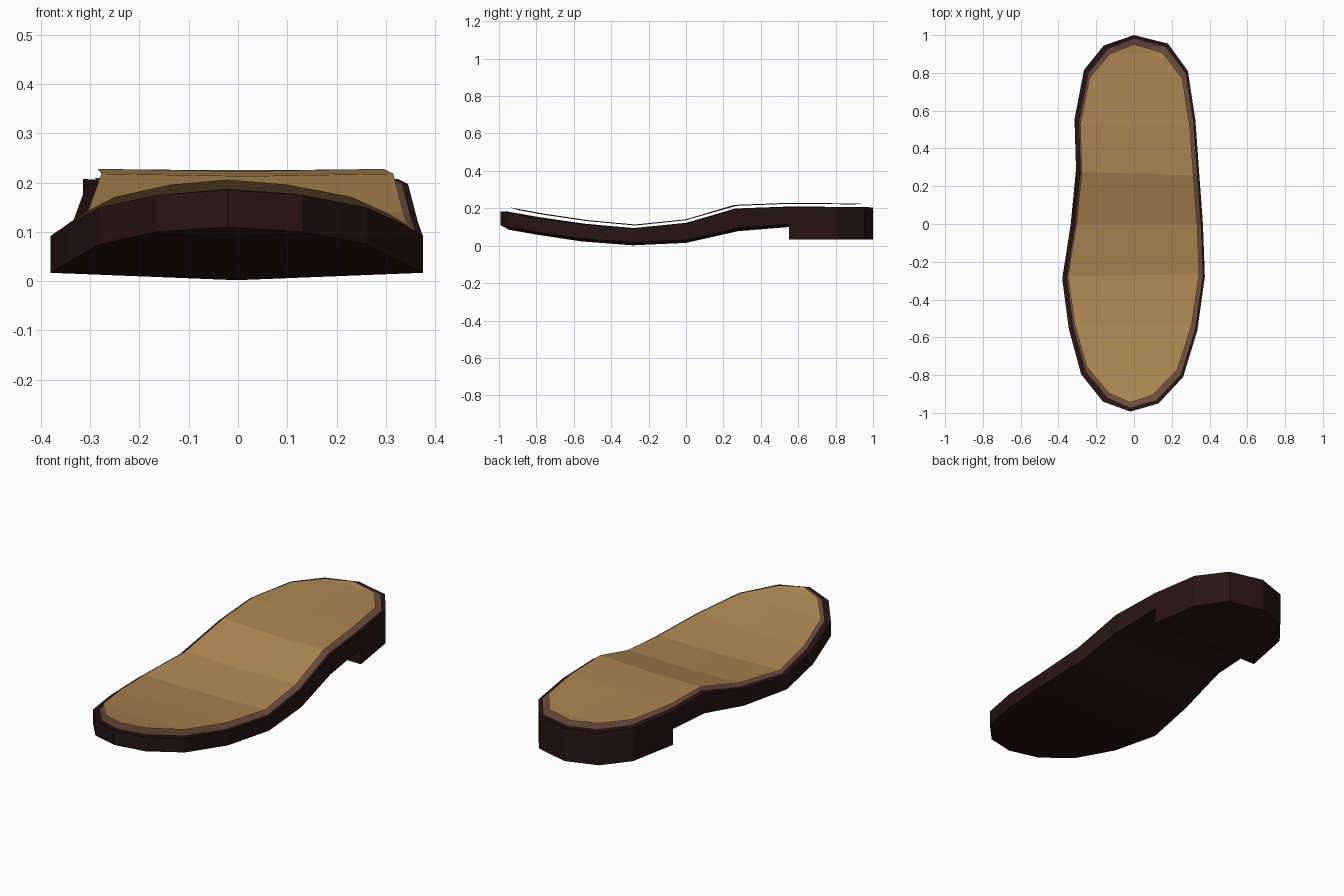
import bpy, bmesh

if "Cube" in bpy.data.objects:
    bpy.data.objects.remove(bpy.data.objects["Cube"])

# Rows across the shoe: left x, left y, right x, right y, middle x, top z, bottom z
ROWS = [
    (0.0, 1.0, 0.0, 1.0, 0.205, 0.118),
    (-0.16, 0.945, 0.18, 0.955, 0.205, 0.118),
    (-0.265, 0.815, 0.285, 0.81, 0.206, 0.118),
    (-0.315, 0.555, 0.325, 0.55, 0.207, 0.115),
    (-0.307, 0.29, 0.345, 0.27, 0.197, 0.093),
    (-0.335, 0.0, 0.365, 0.0, 0.120, 0.030),
    (-0.38, -0.29, 0.375, -0.28, 0.092, 0.017),
    (-0.345, -0.555, 0.335, -0.565, 0.116, 0.038),
    (-0.28, -0.795, 0.26, -0.81, 0.150, 0.075),
    (-0.165, -0.94, 0.13, -0.95, 0.175, 0.100),
    (-0.02, -0.993, -0.02, -0.993, 0.185, 0.110),
]


def material(name, rgb):
    m = bpy.data.materials.new(name)
    m.diffuse_color = (*rgb, 1)
    m.use_nodes = True
    m.node_tree.nodes["Principled BSDF"].inputs["Base Color"].default_value = m.diffuse_color
    return m


def build(name, rows, mat, sag=0.0, solid=True):
    """Loft left/middle/right points row by row; a sheet when not solid."""
    bm = bmesh.new()
    cache = {}

    def vert(p):
        key = tuple(round(c, 5) for c in p)
        if key not in cache:
            cache[key] = bm.verts.new(p)
        return cache[key]

    def face(pts):
        vs = list(dict.fromkeys(vert(p) for p in pts))
        if len(vs) > 2 and not bm.faces.get(vs):
            bm.faces.new(vs)

    def across(r, z):
        lx, ly, rx, ry = r[:4]
        drop = 0 if lx == rx else sag
        return [(lx, ly, z), ((lx + rx) / 2, (ly + ry) / 2, z - drop), (rx, ry, z)]

    tops = [across(r, r[4]) for r in rows]
    bots = [across(r, r[5]) for r in rows]
    for i in range(len(rows) - 1):
        for j in (0, 1):
            for g in ((tops, bots) if solid else (tops,)):
                face([g[i][j], g[i + 1][j], g[i + 1][j + 1], g[i][j + 1]])
        if solid:
            for s in (0, 2):
                face([tops[i][s], bots[i][s], bots[i + 1][s], tops[i + 1][s]])
    if solid:
        for e in (0, -1):
            if rows[e][0] != rows[e][2]:
                face(tops[e] + bots[e][::-1])
    bmesh.ops.recalc_face_normals(bm, faces=bm.faces)
    if not solid:
        bm.normal_update()
        if sum(f.normal.z for f in bm.faces) < 0:
            bmesh.ops.reverse_faces(bm, faces=bm.faces)
    me = bpy.data.meshes.new(name)
    bm.to_mesh(me)
    bm.free()
    me.materials.append(mat)
    ob = bpy.data.objects.new(name, me)
    bpy.context.collection.objects.link(ob)
    return ob


def inset(rows, left, right, length, lift):
    out = []
    for lx, ly, rx, ry, top, bot in rows:
        if lx != rx:
            lx, rx = lx + left, rx - right
        out.append((lx, ly * length, rx, ry * length, top + lift, bot))
    return out


dark = material("dark_leather", (0.022, 0.007, 0.007))
brown = material("brown_leather", (0.15, 0.075, 0.05))
tan = material("tan_leather", (0.42, 0.24, 0.085))

# Outsole slab with a slightly bellied underside
build("outsole", ROWS, dark, sag=0.015)

# Heel block under the back of the sole
build("heel", [(*r[:4], r[5], 0.033) for r in ROWS[:4]], dark)

# Brown welt lying on the sole, set in further on the left
build("welt", inset(ROWS, 0.025, 0.012, 0.982, 0.002), brown, sag=0.015, solid=False)

# Thin insole sheet floating just above
build("insole", inset(ROWS, 0.03, 0.03, 0.952, 0.021), tan, sag=0.005, solid=False)
